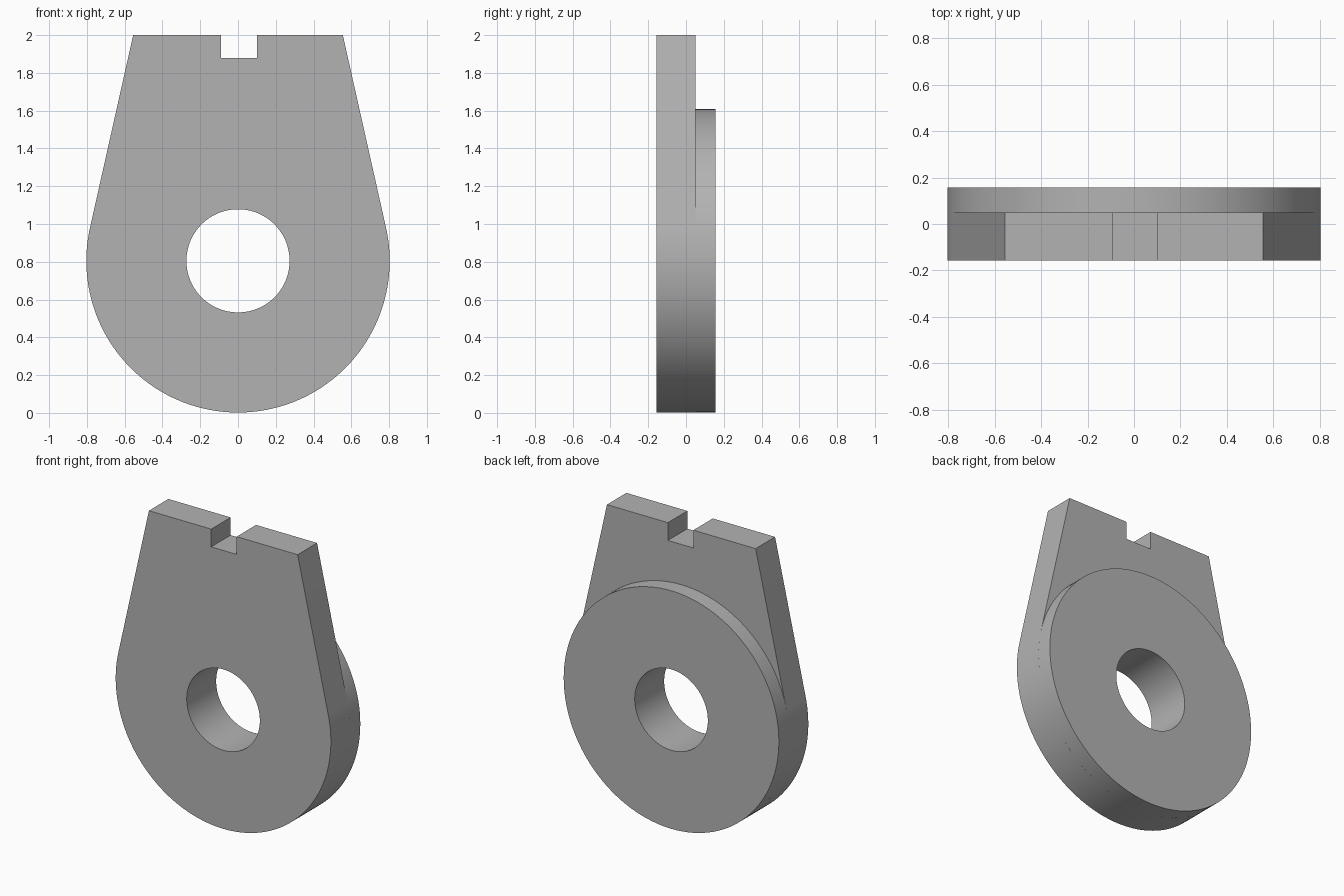
import bpy, bmesh
from math import sin, cos, pi, atan2, acos, hypot, radians

cube = bpy.data.objects.get("Cube")
if cube:
    bpy.data.objects.remove(cube, do_unlink=True)

R, HOLE, CZ = 0.803, 0.273, 0.805          # disc radius, bore radius, centre height
TOP_X, TOP_Z, NOTCH_Z = 0.555, 2.0, 1.88
FRONT, STEP, BACK = -0.157, 0.05, 0.157    # depth layers
SEG = 128

grey = bpy.data.materials.new("plain grey")
grey.use_nodes = True
colour = (0.45, 0.45, 0.45, 1)
grey.diffuse_color = colour
grey.node_tree.nodes["Principled BSDF"].inputs["Base Color"].default_value = colour


def arc(radius, start, end, steps):
    angles = [start + (end - start) * i / steps for i in range(steps + 1)]
    return [(radius * cos(a), CZ + radius * sin(a)) for a in angles]


def extruded(name, loops, y0, y1):
    """Fill the closed outlines (inner ones become holes) and extrude from y0 to y1."""
    curve = bpy.data.curves.new(name, "CURVE")
    curve.dimensions = "2D"
    curve.fill_mode = "BOTH"
    curve.extrude = (y1 - y0) / 2
    for loop in loops:
        spline = curve.splines.new("POLY")
        spline.points.add(len(loop) - 1)
        for point, (x, z) in zip(spline.points, loop):
            point.co = (x, z, 0, 1)
        spline.use_cyclic_u = True
    obj = bpy.data.objects.new(name, curve)
    bpy.context.collection.objects.link(obj)
    obj.rotation_euler.x = radians(90)
    obj.location.y = (y0 + y1) / 2
    bpy.ops.object.select_all(action="DESELECT")
    obj.select_set(True)
    bpy.context.view_layer.objects.active = obj
    bpy.ops.object.convert(target="MESH")
    obj = bpy.context.object
    bm = bmesh.new()
    bm.from_mesh(obj.data)
    bmesh.ops.remove_doubles(bm, verts=bm.verts, dist=0.0001)
    bmesh.ops.recalc_face_normals(bm, faces=bm.faces)
    bm.to_mesh(obj.data)
    bm.free()
    obj.data.materials.clear()
    obj.data.materials.append(grey)
    bpy.ops.object.shade_smooth_by_angle(angle=radians(30))
    return obj


bore = arc(HOLE, 0, 2 * pi, SEG)[:-1]
rim = arc(R, 0, 2 * pi, SEG)[:-1]

# Plate outline: round bottom, tangent sides tapering to a notched flat top
rise = TOP_Z - CZ
tangent = atan2(rise, TOP_X) - acos(R / hypot(TOP_X, rise))
outline = arc(R, pi - tangent, 2 * pi + tangent, SEG)
outline += [(TOP_X, TOP_Z), (0.10, TOP_Z), (0.10, NOTCH_Z),
            (-0.09, NOTCH_Z), (-0.09, TOP_Z), (-TOP_X, TOP_Z)]

extruded("notched_plate", [outline, bore], FRONT, STEP)
extruded("back_disc", [rim, bore], STEP, BACK)
